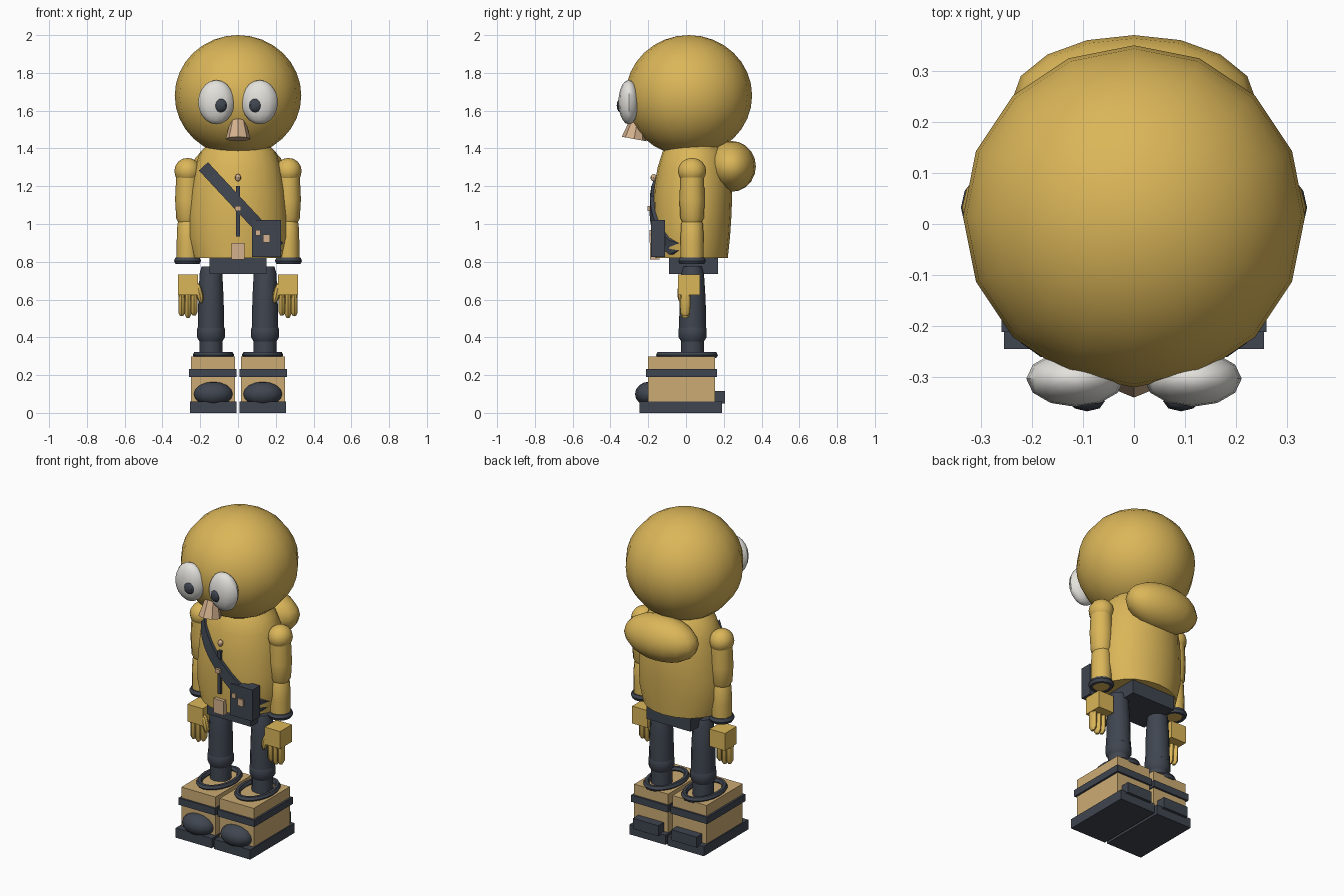
import bpy, bmesh, math
from mathutils import Vector, Matrix

if "Cube" in bpy.data.objects:
    bpy.data.objects.remove(bpy.data.objects["Cube"])


def material(name, rgb):
    m = bpy.data.materials.new(name)
    m.diffuse_color = (*rgb, 1)
    m.use_nodes = True
    m.node_tree.nodes["Principled BSDF"].inputs["Base Color"].default_value = m.diffuse_color
    return m


YELLOW = material("mustard yellow", (0.71, 0.47, 0.10))
DARK = material("dark slate", (0.050, 0.060, 0.080))
TAN = material("boot tan", (0.60, 0.41, 0.17))
PEACH = material("peach", (0.66, 0.44, 0.27))
WHITE = material("eye white", (0.76, 0.75, 0.71))


def finish(name, bm, mat, smooth=True):
    bmesh.ops.recalc_face_normals(bm, faces=bm.faces)
    me = bpy.data.meshes.new(name)
    bm.to_mesh(me)
    bm.free()
    me.materials.append(mat)
    ob = bpy.data.objects.new(name, me)
    bpy.context.collection.objects.link(ob)
    if smooth:
        bpy.ops.object.select_all(action='DESELECT')
        ob.select_set(True)
        bpy.context.view_layer.objects.active = ob
        bpy.ops.object.shade_smooth_by_angle(angle=math.radians(40))
    return ob


def box(name, mat, x, y, z):
    """Box from (low, high) ranges on each axis."""
    bm = bmesh.new()
    bmesh.ops.create_cube(bm, size=1)
    for v in bm.verts:
        v.co = [(r[0] + r[1]) / 2 + c * (r[1] - r[0]) for c, r in zip(v.co, (x, y, z))]
    return finish(name, bm, mat, False)


def ball(name, mat, centre, radii, seg=16, rings=10):
    bm = bmesh.new()
    bmesh.ops.create_uvsphere(bm, u_segments=seg, v_segments=rings, radius=1)
    bm.transform(Matrix.Translation(centre) @ Matrix.Diagonal((*radii, 1)))
    return finish(name, bm, mat)


def tube(name, mat, a, b, ra, rb, seg=12):
    """Tapered cylinder from point a to point b."""
    a, b = Vector(a), Vector(b)
    bm = bmesh.new()
    bmesh.ops.create_cone(bm, cap_ends=True, segments=seg, radius1=ra, radius2=rb,
                          depth=(b - a).length)
    rot = (b - a).to_track_quat('Z', 'Y').to_matrix().to_4x4()
    bm.transform(Matrix.Translation((a + b) / 2) @ rot)
    return finish(name, bm, mat)


def loft(name, mat, rings, seg=16):
    """Stack of ellipses given as (x, y, z, rx, ry)."""
    bm = bmesh.new()
    loops = [[bm.verts.new((x + rx * math.cos(2 * math.pi * i / seg),
                            y + ry * math.sin(2 * math.pi * i / seg), z))
              for i in range(seg)] for x, y, z, rx, ry in rings]
    for lo, hi in zip(loops, loops[1:]):
        for i in range(seg):
            j = (i + 1) % seg
            bm.faces.new((lo[i], lo[j], hi[j], hi[i]))
    bm.faces.new(loops[0])
    bm.faces.new(loops[-1])
    return finish(name, bm, mat)


def ring(name, mat, centre, rx, ry, minor, height, seg=20, sides=6):
    """Flattened oval torus."""
    bm = bmesh.new()
    rows = []
    for i in range(seg):
        t = 2 * math.pi * i / seg
        rows.append([bm.verts.new((
            centre[0] + (rx + minor * math.cos(p)) * math.cos(t),
            centre[1] + (ry + minor * math.cos(p)) * math.sin(t),
            centre[2] + height * math.sin(p)))
            for p in [2 * math.pi * k / sides for k in range(sides)]])
    for i in range(seg):
        a, b = rows[i], rows[(i + 1) % seg]
        for k in range(sides):
            n = (k + 1) % sides
            bm.faces.new((a[k], b[k], b[n], a[n]))
    return finish(name, bm, mat)


# Head, face and hood
ball("head", YELLOW, (0, 0.015, 1.68), (0.335, 0.335, 0.32), 16, 16)
tube("nose", PEACH, (0, -0.275, 1.45), (0, -0.25, 1.585), 0.066, 0.03, 8)
ball("hood", YELLOW, (0, 0.24, 1.305), (0.24, 0.13, 0.135), 16, 10)

# Torso
BODY = [(0, 0.028, 0.82, 0.238, 0.193), (0, 0.03, 0.93, 0.265, 0.203),
        (0, 0.033, 1.05, 0.265, 0.208), (0, 0.037, 1.18, 0.252, 0.208),
        (0, 0.04, 1.30, 0.23, 0.19), (0, 0.04, 1.38, 0.20, 0.165),
        (0, 0.04, 1.43, 0.15, 0.13)]
loft("torso", YELLOW, BODY, 20)
box("pelvis", DARK, (-0.15, 0.15), (-0.09, 0.17), (0.735, 0.825))


def front_y(x, z):
    """Depth of the torso front at a given x and height."""
    for a, b in zip(BODY, BODY[1:]):
        if a[2] <= z <= b[2]:
            t = (z - a[2]) / (b[2] - a[2])
            y, rx, ry = (a[k] + t * (b[k] - a[k]) for k in (1, 3, 4))
            return y - ry * math.sqrt(max(0, 1 - (x / rx) ** 2))
    return 0


# Shoulder strap wrapped over the chest
bm = bmesh.new()
N, rows = 14, []
for i in range(N + 1):
    t = i / N
    cx, cz = -0.183 + 0.415 * t, 1.305 - 0.445 * t
    row = []
    for s, d in ((-1, 0.018), (1, 0.018), (1, -0.01), (-1, -0.01)):
        x, z = cx + s * 0.024, cz + s * 0.022
        row.append(bm.verts.new((x, front_y(x, z) - d, z)))
    rows.append(row)
for a, b in zip(rows, rows[1:]):
    for k in range(4):
        n = (k + 1) % 4
        bm.faces.new((a[k], a[n], b[n], b[k]))
bm.faces.new(rows[0])
bm.faces.new(rows[-1])
finish("shoulder_strap", bm, DARK)

# Pouch, zip and fastenings
box("pouch", DARK, (0.075, 0.228), (-0.185, -0.112), (0.825, 1.02))
box("pouch_small_clasp", PEACH, (0.092, 0.118), (-0.194, -0.185), (0.94, 0.967))
box("pouch_large_clasp", PEACH, (0.132, 0.17), (-0.194, -0.185), (0.902, 0.945))
box("zip", DARK, (-0.01, 0.01), (-0.186, -0.15), (0.935, 1.2))
box("zip_pull", PEACH, (-0.016, 0.016), (-0.204, -0.18), (1.07, 1.095))
ball("collar_button", PEACH, (0, -0.172, 1.245), (0.016, 0.016, 0.02), 8, 6)
box("belt_buckle", PEACH, (-0.035, 0.035), (-0.19, -0.14), (0.812, 0.9))

for side, s in (("left", -1), ("right", 1)):
    # Eyes
    ball(side + "_eye", WHITE, (s * 0.115, -0.303, 1.645), (0.096, 0.055, 0.117), 12, 10)
    ball(side + "_pupil", DARK, (s * 0.092, -0.347, 1.628), (0.035, 0.02, 0.037), 8, 6)

    # Arm
    ax, ay = s * 0.267, 0.032
    ball(side + "_shoulder", YELLOW, (ax, ay, 1.28), (0.07, 0.075, 0.07), 12, 8)
    loft(side + "_upper_arm", YELLOW, [(ax, ay, 1.0, 0.045, 0.045), (ax, ay, 1.03, 0.06, 0.062),
                                       (ax, ay, 1.13, 0.066, 0.067), (ax, ay, 1.26, 0.06, 0.062)], 12)
    loft(side + "_forearm", YELLOW, [(ax, ay, 0.79, 0.058, 0.06), (ax, ay, 0.9, 0.058, 0.062),
                                     (ax, ay, 1.0, 0.054, 0.058), (ax, ay, 1.03, 0.04, 0.045)], 12)
    ring(side + "_cuff", DARK, (ax, ay, 0.805), 0.055, 0.058, 0.017, 0.02, 14)

    # Hand
    box(side + "_palm", YELLOW, tuple(sorted((s * 0.212, s * 0.318))), (-0.042, 0.073), (0.625, 0.732))
    for k in range(3):
        fx = s * (0.232 + 0.033 * k)
        low = (0.515, 0.503, 0.512)[k]
        loft(side + "_finger_%d" % (k + 1), YELLOW,
             [(fx, -0.004, low, 0.008, 0.012), (fx, -0.004, low + 0.02, 0.018, 0.026),
              (fx, -0.004, 0.64, 0.018, 0.028)], 8)
    thumb = ball(side + "_thumb", YELLOW, (0, 0, 0), (0.019, 0.021, 0.056), 8, 8)
    thumb.location = (s * 0.205, -0.025, 0.635)
    thumb.rotation_euler = (0, s * 0.22, 0)

    # Leg
    lx, ly = s * 0.143, 0.035
    loft(side + "_thigh", DARK, [(lx, ly, 0.45, 0.07, 0.072), (lx, ly, 0.6, 0.067, 0.069),
                                 (lx, ly, 0.74, 0.06, 0.06), (lx, ly, 0.775, 0.05, 0.05)], 12)
    loft(side + "_knee", DARK, [(lx, ly, 0.375, 0.058, 0.058), (lx, ly, 0.4, 0.074, 0.074),
                                (lx, ly, 0.445, 0.074, 0.074), (lx, ly, 0.475, 0.058, 0.058)], 12)
    tube(side + "_shin", DARK, (lx, ly, 0.28), (lx, ly, 0.39), 0.062, 0.06)

    # Boot
    def span(a, b):
        return tuple(sorted((s * a, s * b)))
    box(side + "_boot", TAN, span(0.015, 0.248), (-0.2, 0.153), (0.05, 0.298))
    box(side + "_boot_strap", DARK, span(0.008, 0.26), (-0.212, 0.165), (0.19, 0.232))
    box(side + "_sole", DARK, span(0.008, 0.255), (-0.245, 0.19), (0, 0.06))
    box(side + "_heel", DARK, span(0.045, 0.218), (0.14, 0.207), (0.05, 0.115))
    ball(side + "_toe_cap", DARK, (s * 0.131, -0.195, 0.1), (0.105, 0.075, 0.065), 12, 8)
    ring(side + "_boot_collar", DARK, (s * 0.13, 0.005, 0.306), 0.093, 0.147, 0.017, 0.018)
